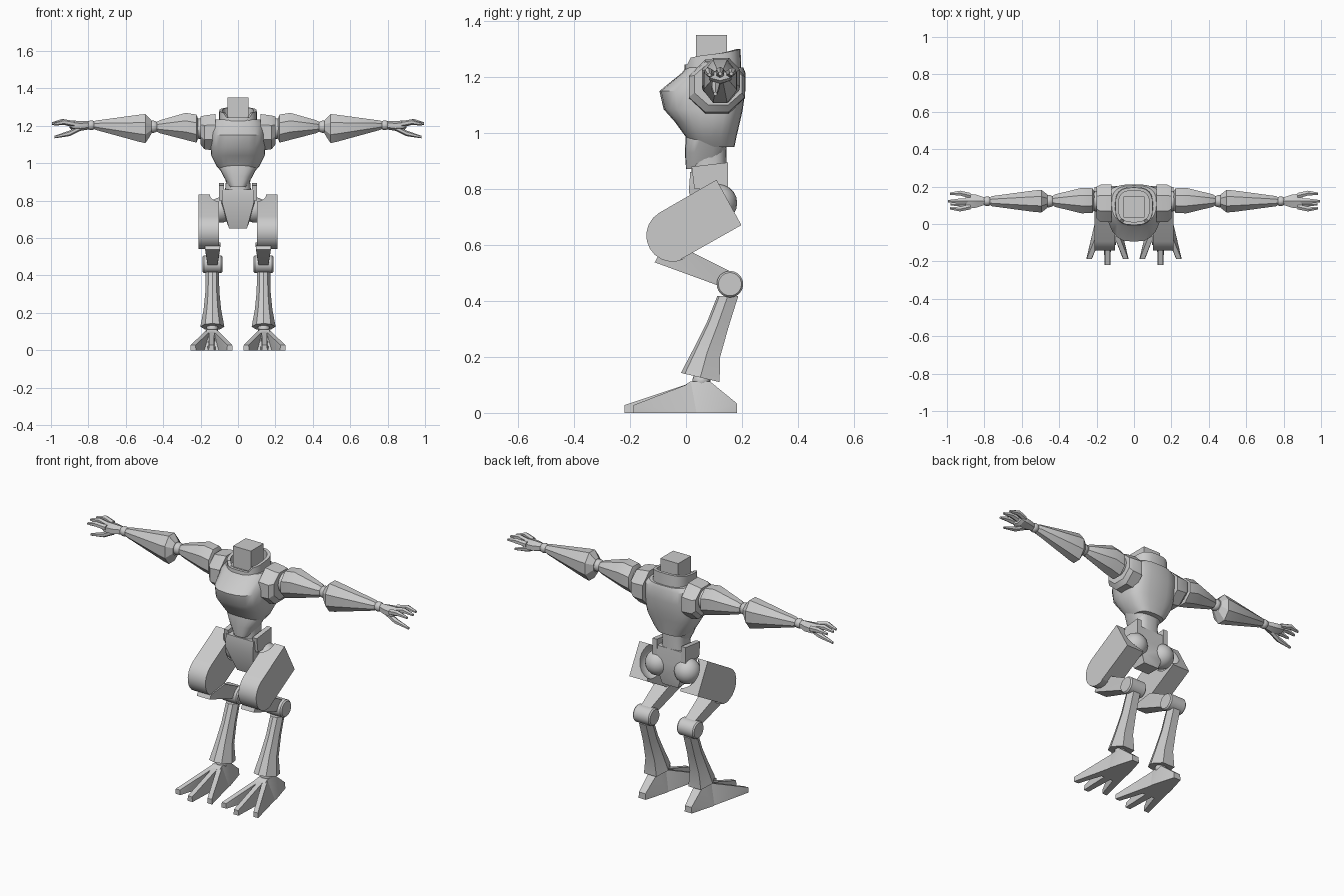
import bpy, bmesh, math
from mathutils import Vector

if "Cube" in bpy.data.objects:
    bpy.data.objects.remove(bpy.data.objects["Cube"])

grey = bpy.data.materials.new("light grey")
grey.diffuse_color = (0.6, 0.6, 0.6, 1)
grey.use_nodes = True
grey.node_tree.nodes["Principled BSDF"].inputs["Base Color"].default_value = grey.diffuse_color


def finish(name, bm, mirror=False, cutter=None, angle=30):
    bmesh.ops.recalc_face_normals(bm, faces=bm.faces)
    me = bpy.data.meshes.new(name)
    bm.to_mesh(me)
    bm.free()
    ob = bpy.data.objects.new(name, me)
    bpy.context.collection.objects.link(ob)
    me.materials.append(grey)
    bpy.ops.object.select_all(action='DESELECT')
    bpy.context.view_layer.objects.active = ob
    ob.select_set(True)
    if cutter:
        m = ob.modifiers.new("cut", 'BOOLEAN')
        m.operation, m.object, m.solver = 'DIFFERENCE', cutter, 'EXACT'
        bpy.ops.object.modifier_apply(modifier="cut")
        bpy.data.objects.remove(cutter)
    bpy.ops.object.shade_smooth_by_angle(angle=math.radians(angle))
    if mirror:
        ob.modifiers.new("mirror", 'MIRROR').use_clip = False
    return ob


def loft(name, rings, closed=False, **kw):
    """Skin a list of equal-length rings; cap the ends unless closed."""
    bm = bmesh.new()
    vs = [[bm.verts.new(p) for p in r] for r in rings]
    n = len(vs[0])
    pairs = list(zip(vs, vs[1:])) + ([(vs[-1], vs[0])] if closed else [])
    for a, b in pairs:
        for i in range(n):
            j = (i + 1) % n
            bm.faces.new((a[i], a[j], b[j], b[i]))
    if not closed:
        bm.faces.new(vs[0])
        bm.faces.new(vs[-1])
    return finish(name, bm, **kw)


def hull(name, pts, **kw):
    bm = bmesh.new()
    for p in pts:
        bm.verts.new(p)
    res = bmesh.ops.convex_hull(bm, input=bm.verts)
    junk = [v for v in bm.verts if not v.link_faces]
    bmesh.ops.delete(bm, geom=junk, context='VERTS')
    return finish(name, bm, **kw)


def ball(name, c, r, mirror=True, seg=20):
    bm = bmesh.new()
    bmesh.ops.create_uvsphere(bm, u_segments=seg, v_segments=seg // 2, radius=r)
    bmesh.ops.translate(bm, verts=bm.verts, vec=c)
    return finish(name, bm, mirror)


def slab(y, z, x, w):
    """Two points across x."""
    return [(x - w, y, z), (x + w, y, z)]


def xring(x, ry, rz, cy=0.122, cz=1.195, n=8):
    return [(x, cy + ry * math.cos((i + .5) * math.tau / n) / math.cos(math.pi / n),
             cz + rz * math.sin((i + .5) * math.tau / n) / math.cos(math.pi / n)) for i in range(n)]


def zring(z, yf, yb, w, p=0.7, n=24):
    """Rounded horizontal section between front yf and back yb."""
    out = []
    for i in range(n):
        c, s = math.cos(i * math.tau / n), math.sin(i * math.tau / n)
        cy = yb - min(.1, (yb - yf) / 2)
        x = w * math.copysign(abs(c) ** p, c)
        y = cy + (yb - cy) * abs(s) ** p if s > 0 else cy - (cy - yf) * abs(s) ** (p + .2)
        out.append((x, y, z))
    return out


# Head block
hull("head", [(x, y, z) for x in (-.055, .055) for y in (.035, .147) for z in (1.2, 1.35)])

# Chest shell
loft("chest", [zring(*s) for s in [
    (.95, .02, .173, .085), (.985, .0, .18, .115), (1.04, -.04, .193, .143),
    (1.085, -.08, .203, .147), (1.15, -.095, .212, .148), (1.215, -.015, .212, .147),
    (1.235, .0, .205, .12)]])

# Collar ring, higher at the sides and back
def collar_ring(scale, top):
    pts = []
    for i in range(24):
        a = i * math.tau / 24
        c, s = math.cos(a), math.sin(a)
        x = .1 * scale * math.copysign(abs(c) ** .7, c)
        y = .095 + .1 * scale * math.copysign(abs(s) ** .7, s)
        z = 1.2
        if top:
            z = 1.245 if s < -.8 else 1.282 + .018 * s
        pts.append((x, y, z))
    return pts
loft("collar", [collar_ring(1.03, 0), collar_ring(1, 1), collar_ring(.84, 1), collar_ring(.84, 0)],
     closed=True)

# Belly plate, waist and pelvis
loft("belly_plate", [zring(*s) for s in [
    (.872, .0, .12, .045), (.93, -.004, .14, .078), (.975, -.002, .15, .1), (1.01, .0, .15, .09)]])
loft("waist", [zring(z, .02, .145, w) for z, w in ((.8, .075), (.9, .065), (.96, .075))])
hull("pelvis", [p for y, z, w in [
    (.015, .86, .085), (.145, .86, .095), (.01, .79, .085), (.15, .78, .095),
    (.04, .71, .05), (.15, .7, .05), (.06, .652, .048), (.14, .652, .048)]
    for p in slab(y, z, 0, w)])
hull("pelvis_tab", [(x, y, z) for x in (.075, .102) for y, z in
                    ((.03, .8), (.15, .8), (.02, .88), (.15, .895))], mirror=True)

# Shoulder housings and ball joints
loft("shoulder_housing", [xring(.12, .1, .098, .11, 1.165), xring(.18, .1, .09, .11, 1.165),
                          xring(.2, .085, .075, .115, 1.175)], mirror=True)
ball("shoulder_joint", (.205, .122, 1.185), .055)

# Arms
loft("upper_arm", [xring(x, ry, rz, .125, cz) for x, ry, rz, cz in [
    (.212, .05, .05, 1.185), (.222, .066, .075, 1.185), (.28, .068, .072, 1.197),
    (.42, .034, .034, 1.195), (.435, .025, .026, 1.195)]], mirror=True)
ball("elbow_joint", (.455, .122, 1.195), .033)
loft("forearm", [xring(x, ry, rz, .122, cz) for x, ry, rz, cz in [
    (.462, .035, .035, 1.193), (.495, .06, .078, 1.185), (.53, .058, .072, 1.187),
    (.76, .027, .025, 1.203), (.77, .02, .02, 1.203)]], mirror=True)
ball("wrist_joint", (.785, .122, 1.203), .026)

# Hands: palm, two upper fingers, middle finger and thumb
loft("palm", [xring(x, ry, rz, .122, cz, 6) for x, ry, rz, cz in [
    (.8, .02, .02, 1.203), (.84, .034, .023, 1.2), (.885, .04, .022, 1.202), (.9, .034, .015, 1.205)]],
    mirror=True)
fingers = {"outer_finger": [(.875, .152, 1.21), (.93, .165, 1.22), (.985, .162, 1.212)],
           "middle_finger": [(.885, .122, 1.21), (.94, .122, 1.222), (.995, .122, 1.212)],
           "inner_finger": [(.875, .092, 1.21), (.93, .08, 1.22), (.985, .084, 1.208)],
           "thumb": [(.84, .11, 1.19), (.9, .105, 1.16), (.98, .105, 1.14)]}
for name, path in fingers.items():
    loft(name, [xring(x, r, r, y, z, 6) for (x, y, z), r in zip(path, (.014, .013, .006))],
         mirror=True)

# Hips and thighs: rounded side profile, hollowed around the hip ball
ball("hip_joint", (.09, .115, .75), .068)
cutter = ball("hip_cutter", (.08, .135, .765), .1, mirror=False, seg=32)
cutter.hide_render = True
prof = [(.109, .833), (.198, .671), (-.02, .548)]
for i in range(11):
    a = math.radians(-60 - i * 18)
    prof.append((-.048 + .094 * math.cos(a), .634 + .094 * math.sin(a)))
loft("thigh", [[(x, y, z) for y, z in prof] for x in (.102, .211)], mirror=True, cutter=cutter)

# Link from thigh to hock, with cylinder joint
hull("leg_link", [p for y, z, w in [
    (-.112, .538, .04), (-.1, .56, .04), (.02, .575, .043), (.11, .457, .026), (.16, .505, .03),
    (.16, .45, .026)] for p in slab(y, z, .136, w)], mirror=True)
loft("hock_joint", [xring(x, r, r, .157, .46, 32) for x, r in (
    (.083, .041), (.09, .047), (.182, .047), (.189, .041))], mirror=True)

# Shin flaring towards the ankle
def shin_ring(yf, zf, yb, zb, w):
    ym, zm = (yf + yb) / 2, (zf + zb) / 2
    q = [(0, 0), (.6, .1), (1, .5), (.6, 1), (-.6, 1), (-1, .5), (-.6, .1)]
    return [(.137 + w * u, yf + (yb - yf) * t, zf + (zb - zf) * t) for u, t in q]
loft("shin", [shin_ring(*s) for s in [
    (-.018, .143, .12, .11, .064), (.03, .235, .122, .2, .047),
    (.075, .325, .153, .31, .037), (.112, .418, .187, .418, .036)]], mirror=True)
ball("ankle_joint", (.138, .055, .115), .032)

# Feet: heel body and three splayed toes
hull("foot", slab(.183, 0, .142, .022) + slab(.183, .033, .142, .02) + slab(.085, .113, .14, .025)
     + slab(.015, .112, .14, .028) + slab(-.01, .095, .14, .03) + slab(-.05, 0, .142, .06)
     + slab(.05, 0, .142, .06), mirror=True)
for name, dx, tip in (("outer_toe", .098, -.187), ("middle_toe", 0, -.22), ("inner_toe", -.098, -.187)):
    hull(name, slab(tip, 0, .142 + dx, .015) + slab(tip, .028, .142 + dx, .013)
         + slab(.04, 0, .142 + dx * .35, .025) + slab(.02, .108, .14 + dx * .15, .014), mirror=True)
